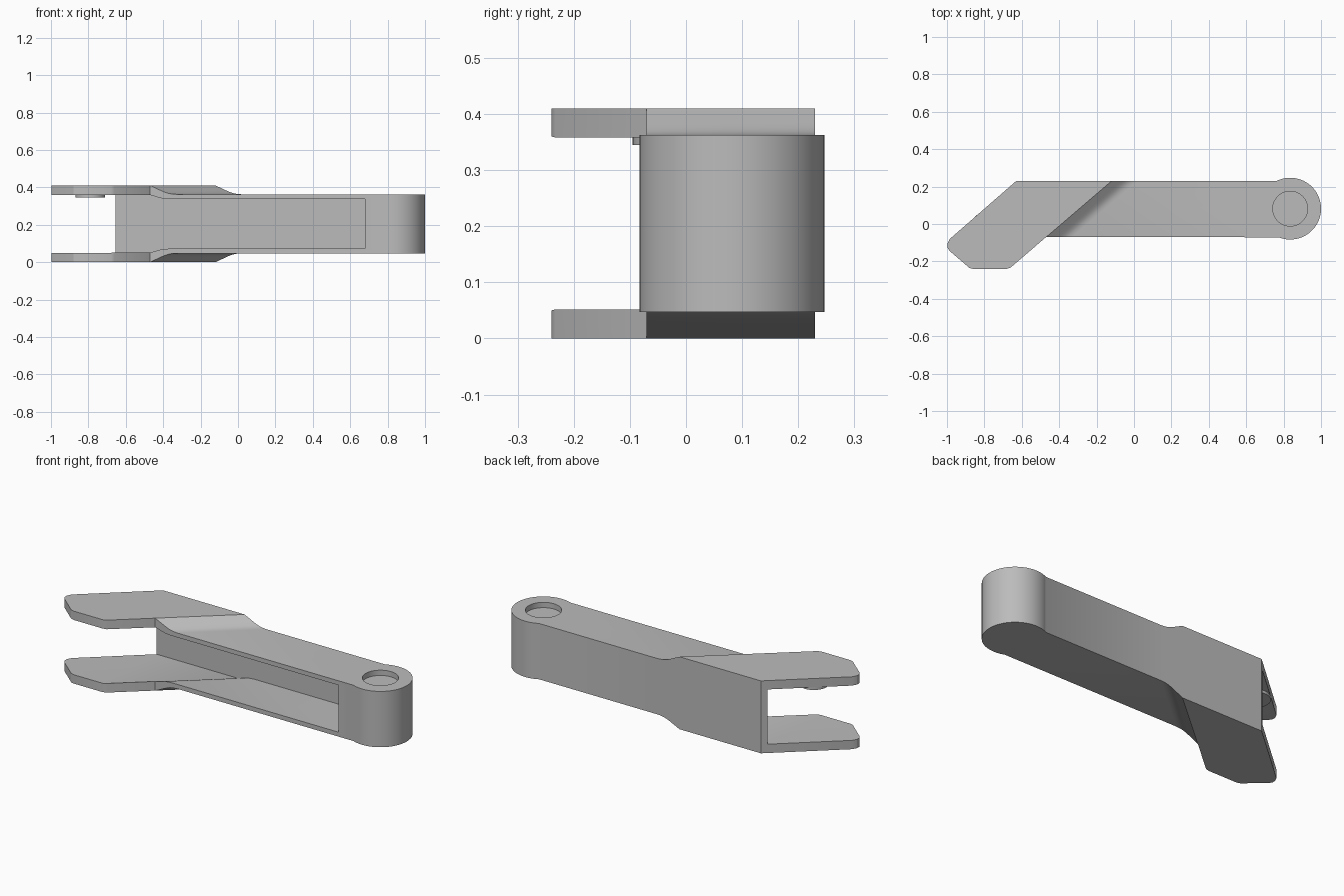
import bpy, bmesh, math

cube = bpy.data.objects.get("Cube")
if cube:
    bpy.data.objects.remove(cube, do_unlink=True)

MID = 0.205            # height of the mirror plane between the two plates
SKEW = 0.35 / 0.30     # x run of the diagonal step per unit of y
HUB = (0.835, 0.082)

grey = bpy.data.materials.new("plain grey")
grey.use_nodes = True
colour = (0.5, 0.5, 0.5, 1)
grey.diffuse_color = colour
grey.node_tree.nodes["Principled BSDF"].inputs["Base Color"].default_value = colour


def loft(name, ring_a, ring_b):
    """Closed solid between two matching rings of points."""
    bm = bmesh.new()
    a = [bm.verts.new(p) for p in ring_a]
    b = [bm.verts.new(p) for p in ring_b]
    bm.faces.new(a)
    bm.faces.new(b[::-1])
    for i in range(len(a)):
        j = (i + 1) % len(a)
        bm.faces.new((a[i], b[i], b[j], a[j]))
    bmesh.ops.recalc_face_normals(bm, faces=bm.faces)
    mesh = bpy.data.meshes.new(name)
    bm.to_mesh(mesh)
    bm.free()
    mesh.materials.append(grey)
    obj = bpy.data.objects.new(name, mesh)
    bpy.context.collection.objects.link(obj)
    return obj


def upright(name, plan, z0, z1):
    return loft(name, [(x, y, z0) for x, y in plan], [(x, y, z1) for x, y in plan])


def disc(name, centre, r, z0, z1, n=64):
    turn = [math.tau * i / n for i in range(n)]
    return upright(name, [(centre[0] + r * math.cos(t), centre[1] + r * math.sin(t))
                          for t in turn], z0, z1)


def stepped(name, top, left, right, y0, y1):
    """Solid with a mirrored stepped profile, swept along the diagonal."""
    low = [(u, 2 * MID - z) for u, z in reversed(top)]

    def ring(y):
        side = [(u + SKEW * y, y, z) for u, z in top]
        under = [(u + SKEW * y, y, z) for u, z in low]
        return ([(left, y, top[0][1])] + side + [(right, y, top[-1][1]), (right, y, low[0][1])]
                + under + [(left, y, low[-1][1])])
    return loft(name, ring(y0), ring(y1))


def boolean(obj, tool, operation):
    mod = obj.modifiers.new("cut", "BOOLEAN")
    mod.operation, mod.object, mod.solver = operation, tool, "EXACT"
    bpy.context.view_layer.objects.active = obj
    bpy.ops.object.modifier_apply(modifier=mod.name)
    bpy.data.objects.remove(tool, do_unlink=True)


def smooth(obj):
    bpy.ops.object.select_all(action="DESELECT")
    obj.select_set(True)
    bpy.context.view_layer.objects.active = obj
    bpy.ops.object.shade_smooth_by_angle(angle=math.radians(25))


# Plan outline: angled fork, straight arm and round hub
arc = [math.radians(117 - 229 * i / 48) for i in range(49)]
plan = [(-0.63, 0.23)]
plan += [(HUB[0] + 0.165 * math.cos(t), HUB[1] + 0.165 * math.sin(t)) for t in arc]
plan += [(-0.47, -0.07), (-0.66, -0.233), (-0.68, -0.24), (-0.86, -0.24), (-0.88, -0.235),
         (-0.985, -0.145), (-0.998, -0.125), (-0.998, -0.105), (-0.985, -0.08)]
arm = upright("lever_arm", plan, -0.1, 0.6)

# Outer stepped faces, then the channel that leaves the back wall
outer = [(-0.388, 0.41), (-0.335, 0.385), (-0.315, 0.376), (-0.295, 0.369),
         (-0.275, 0.365), (-0.25, 0.363)]
inner = [(-0.4, 0.36), (-0.38, 0.357), (-0.345, 0.346), (-0.325, 0.341), (-0.29, 0.338)]
boolean(arm, stepped("outer_form", outer, -2, 2, -0.5, 0.5), "INTERSECT")
boolean(arm, stepped("channel_cutter", inner, -2, 0.68, -0.5, 0.208), "DIFFERENCE")

# Shallow round recess in the top of the hub
boolean(arm, disc("recess_cutter", HUB, 0.093, 0.333, 0.5), "DIFFERENCE")
smooth(arm)

# Round boss under the upper fork plate
smooth(disc("fork_boss", (-0.79, -0.015), 0.08, 0.345, 0.362))
